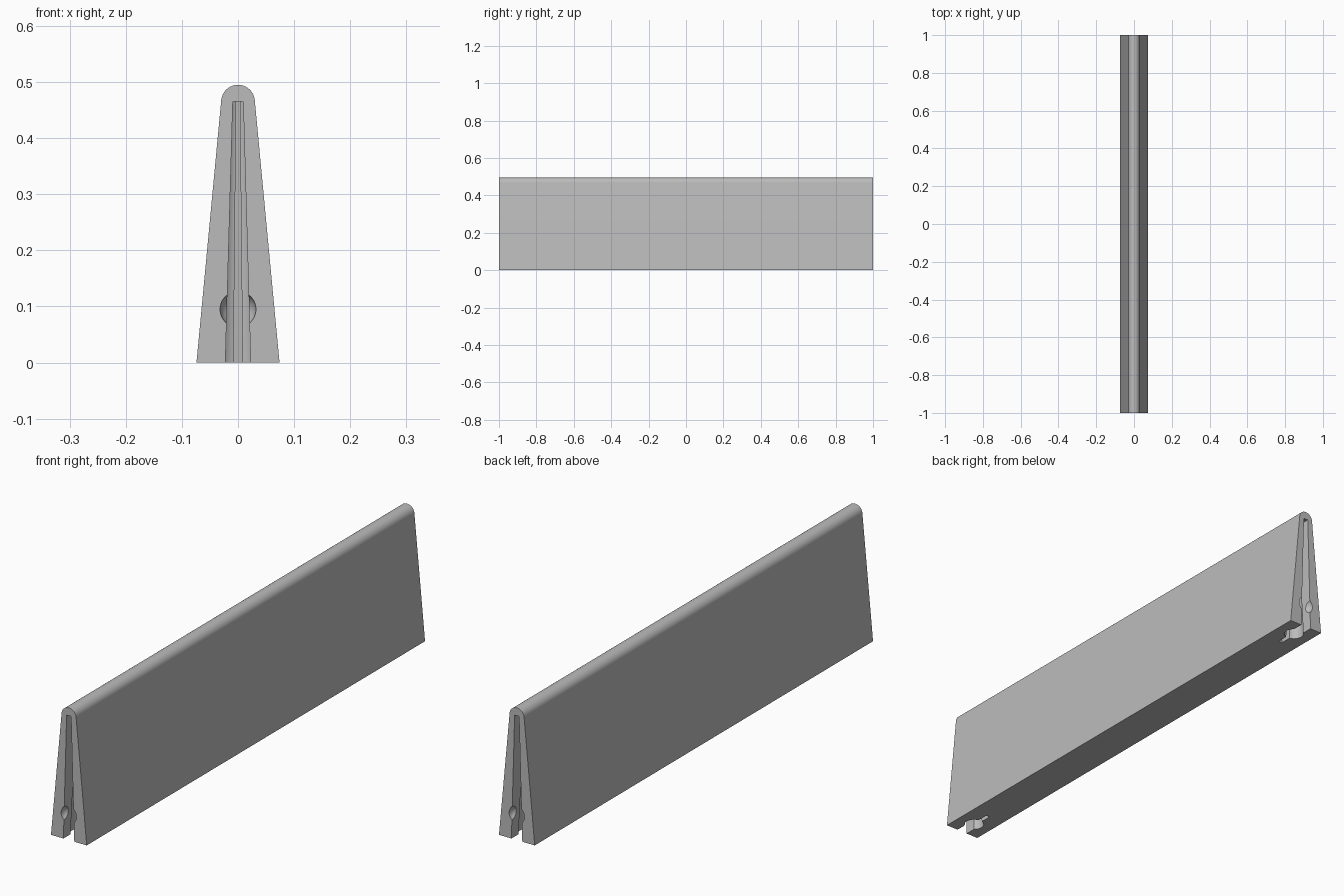
import bpy
import bmesh
from math import sin, cos, asin, acos, radians

cube = bpy.data.objects.get("Cube")
if cube:
    bpy.data.objects.remove(cube, do_unlink=True)

HEIGHT = 0.465      # centre of the rounded top edge, and roof of the end slots
TAPER = 0.41        # slot size at its roof relative to the bottom

grey = bpy.data.materials.new("plain grey")
grey.use_nodes = True
colour = (0.5, 0.5, 0.5, 1)
grey.diffuse_color = colour
grey.node_tree.nodes["Principled BSDF"].inputs["Base Color"].default_value = colour


def loft(name, lower, upper):
    """Closed solid between two matching outlines."""
    bm = bmesh.new()
    a = [bm.verts.new(p) for p in lower]
    b = [bm.verts.new(p) for p in upper]
    bm.faces.new(a)
    bm.faces.new(b)
    n = len(a)
    for i in range(n):
        j = (i + 1) % n
        bm.faces.new((a[i], a[j], b[j], b[i]))
    bmesh.ops.recalc_face_normals(bm, faces=bm.faces)
    mesh = bpy.data.meshes.new(name)
    bm.to_mesh(mesh)
    bm.free()
    mesh.materials.append(grey)
    obj = bpy.data.objects.new(name, mesh)
    bpy.context.collection.objects.link(obj)
    return obj


def cut(target, cutter):
    mod = target.modifiers.new("cut " + cutter.name, 'BOOLEAN')
    mod.operation = 'DIFFERENCE'
    mod.solver = 'EXACT'
    mod.object = cutter
    bpy.context.view_layer.objects.active = target
    bpy.ops.object.modifier_apply(modifier=mod.name)
    bpy.data.objects.remove(cutter, do_unlink=True)


# Tapered wedge body with a rounded top edge
lean = 5.4
profile = [(-0.074, 0), (0.074, 0)]
for i in range(25):
    t = radians(lean + (180 - 2 * lean) * i / 24)
    profile.append((0.03 * cos(t), HEIGHT + 0.03 * sin(t)))
body = loft("wedge_body", [(x, -1, z) for x, z in profile],
            [(x, 1, z) for x, z in profile])

# Keyhole outline of the end slot: wide mouth, round chamber, narrow slit
RADIUS, MOUTH, SLIT = 0.036, 0.0225, 0.008
start, end = -acos(MOUTH / RADIUS), acos(SLIT / RADIUS)
half = [(MOUTH, -0.3)]
for i in range(21):
    t = start + (end - start) * i / 20
    half.append((RADIUS * cos(t), RADIUS * sin(t)))
half.append((SLIT, 0.08))
keyhole = half + [(-x, y) for x, y in reversed(half)]


def keyhole_at(z, side):
    s = 1 + (TAPER - 1) * z / HEIGHT
    return [(x * s, side * (0.93 - y * s), z) for x, y in keyhole]


# Matching slot and ball socket at each end
for side in (-1, 1):
    cut(body, loft("slot_cutter", keyhole_at(-0.05, side), keyhole_at(HEIGHT, side)))
    bpy.ops.mesh.primitive_uv_sphere_add(segments=40, ring_count=20, radius=0.032,
                                         location=(0, side, 0.095))
    socket = bpy.context.object
    socket.name = "socket_cutter"
    socket.data.materials.append(grey)
    cut(body, socket)

bpy.ops.object.select_all(action='DESELECT')
body.select_set(True)
bpy.context.view_layer.objects.active = body
bpy.ops.object.shade_smooth_by_angle(angle=radians(30))
